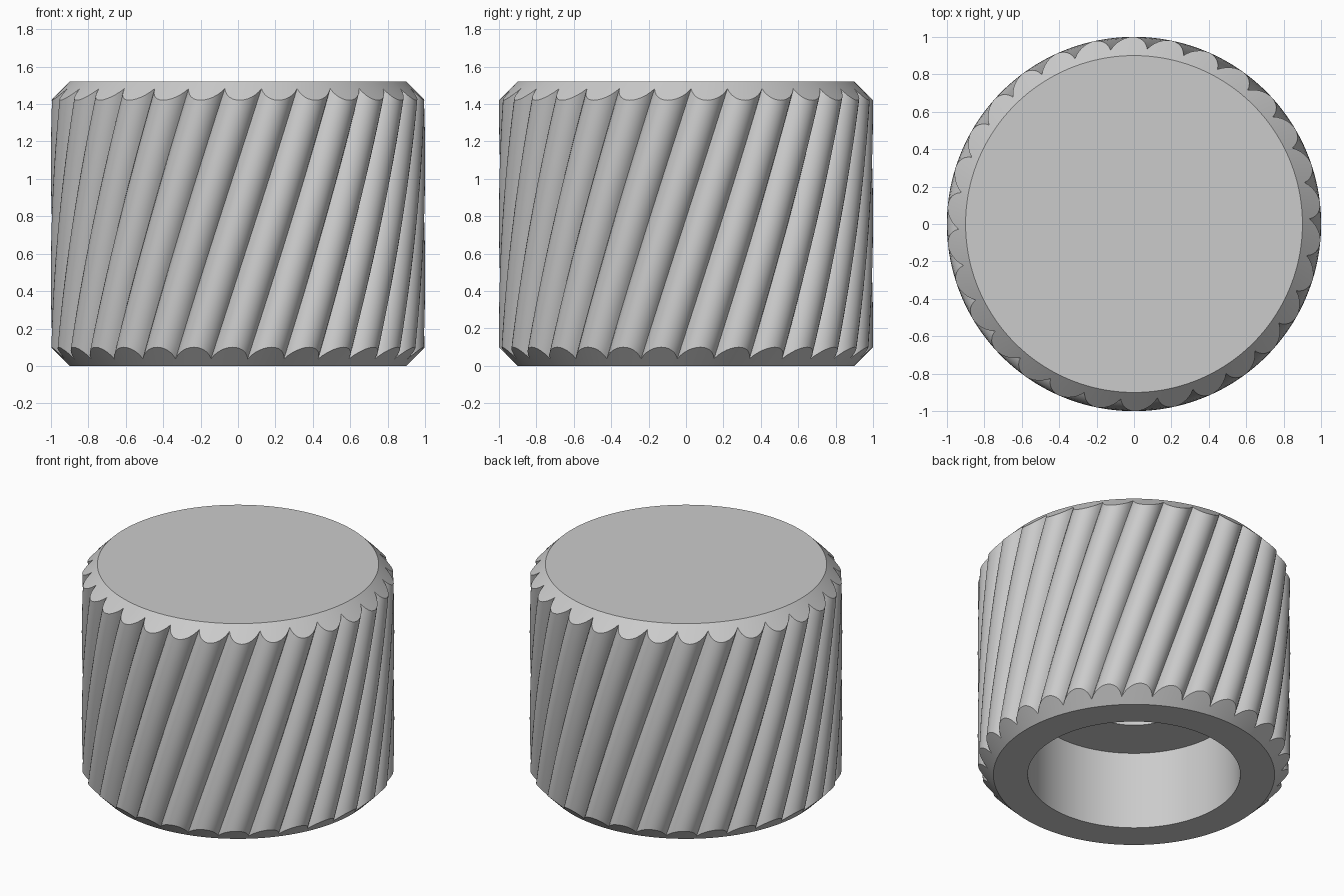
import bpy, bmesh, math

cube = bpy.data.objects.get("Cube")
if cube:
    bpy.data.objects.remove(cube, do_unlink=True)

HEIGHT = 1.52
FLAT_R = 0.9            # radius of the flat top and bottom discs
LOBES = 30
LOBE_C, LOBE_R = 0.895, 0.105
TWIST = math.radians(30)
STEPS = 12              # segments per lobe
ROWS = 28               # segments along the twisted grip

# One rounded lobe as (angle, radius), from cusp to cusp
half = math.pi / LOBES
cusp = LOBE_C * math.cos(half) + math.sqrt(LOBE_R**2 - (LOBE_C * math.sin(half))**2)
sweep = math.atan2(cusp * math.sin(half), cusp * math.cos(half) - LOBE_C)
outline = []
for i in range(LOBES):
    for j in range(STEPS):
        a = sweep * (2 * j / STEPS - 1)
        x, y = LOBE_C + LOBE_R * math.cos(a), LOBE_R * math.sin(a)
        outline.append((2 * half * i + math.atan2(y, x), math.hypot(x, y)))


def turn(z):
    return -math.pi / 2 - 0.01 + TWIST * (z / HEIGHT - 0.5)


bm = bmesh.new()


def point(radius, angle, z):
    return bm.verts.new((radius * math.cos(angle), radius * math.sin(angle), z))


def plain_ring(radius, z, twist_z):
    return [point(radius, a + turn(twist_z), z) for a, r in outline]


def grip_ring(t):
    # Ends of the lobes follow the 45 degree chamfer cones
    ring = []
    for a, r in outline:
        low = r - FLAT_R
        z = low + t * (HEIGHT - 2 * low)
        ring.append(point(r, a + turn(z), z))
    return ring


# Rings from the top disc, down the grip, then up into the stepped bore
rings = [plain_ring(FLAT_R, HEIGHT, HEIGHT)]
rings += [grip_ring(1 - k / ROWS) for k in range(ROWS + 1)]
rings += [plain_ring(FLAT_R, 0, 0)]
rings += [plain_ring(r, z, 0) for r, z in ((0.68, 0), (0.68, 0.55), (0.32, 0.55), (0.32, 1.2))]

for upper, lower in zip(rings, rings[1:]):
    n = len(upper)
    for i in range(n):
        k = (i + 1) % n
        bm.faces.new((upper[i], lower[i], lower[k], upper[k]))
bm.faces.new(rings[0])
bm.faces.new(rings[-1])
bmesh.ops.recalc_face_normals(bm, faces=bm.faces)

mesh = bpy.data.meshes.new("knurled_knob")
bm.to_mesh(mesh)
bm.free()
knob = bpy.data.objects.new("knurled_knob", mesh)
bpy.context.collection.objects.link(knob)

# Plain grey finish
grey = bpy.data.materials.new("light_grey")
grey.use_nodes = True
colour = (0.6, 0.6, 0.6, 1)
grey.diffuse_color = colour
grey.node_tree.nodes["Principled BSDF"].inputs["Base Color"].default_value = colour
mesh.materials.append(grey)

bpy.ops.object.select_all(action="DESELECT")
knob.select_set(True)
bpy.context.view_layer.objects.active = knob
bpy.ops.object.shade_smooth_by_angle(angle=math.radians(30))
